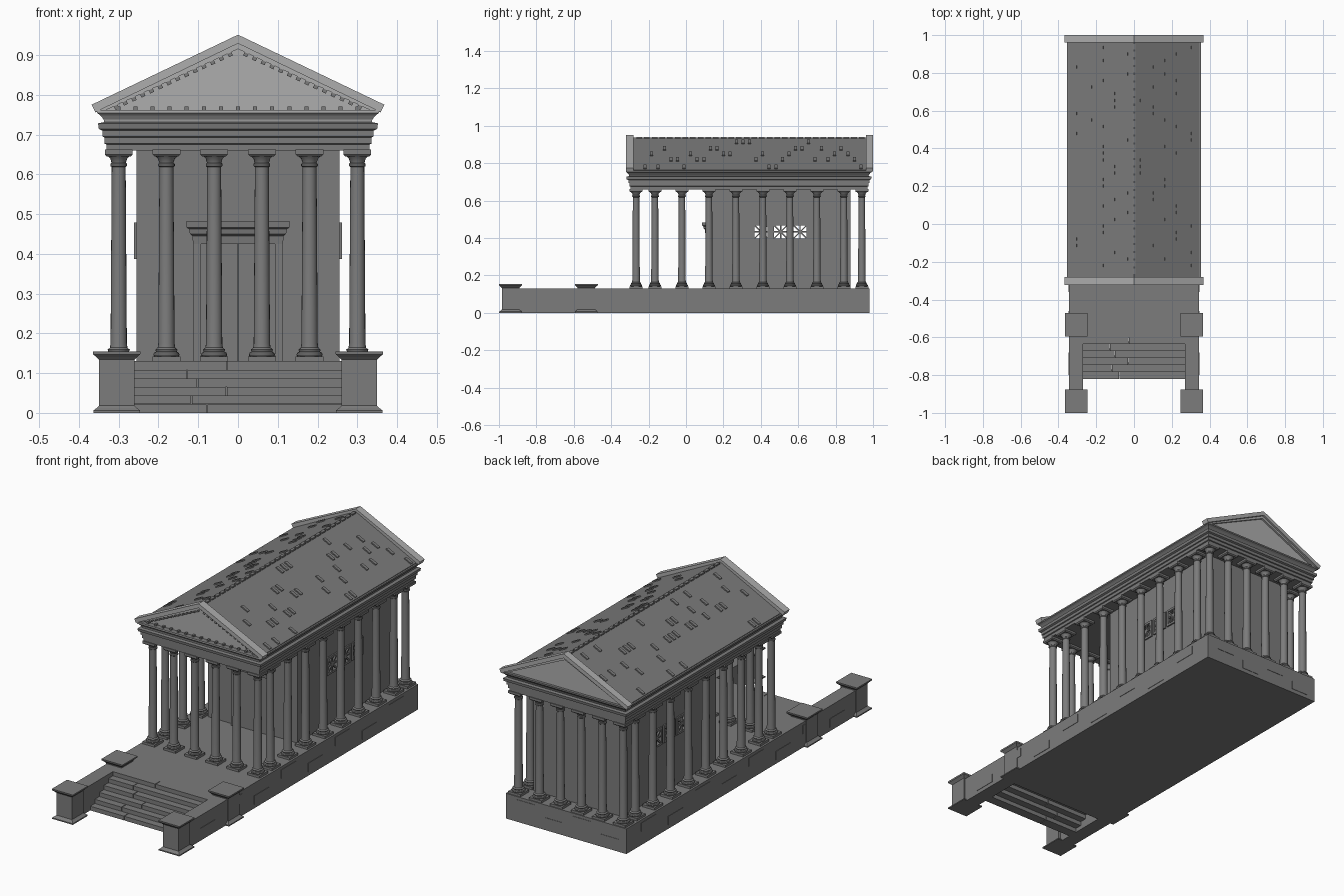
import bpy, bmesh, math, random
from mathutils import Matrix, Vector

if "Cube" in bpy.data.objects:
    bpy.data.objects.remove(bpy.data.objects["Cube"])
random.seed(4)


def material(name, v):
    m = bpy.data.materials.new(name)
    m.use_nodes = True
    m.diffuse_color = (v, v, v, 1)
    bsdf = next(n for n in m.node_tree.nodes if n.type == 'BSDF_PRINCIPLED')
    bsdf.inputs["Base Color"].default_value = (v, v, v, 1)
    return m


STONE = material("grey stone", 0.2)
PALE = material("pale stone", 0.42)


def finish(name, bm, *mats):
    bmesh.ops.recalc_face_normals(bm, faces=bm.faces)
    me = bpy.data.meshes.new(name)
    bm.to_mesh(me)
    bm.free()
    for m in mats:
        me.materials.append(m)
    return link(name, me)


def link(name, me, loc=(0, 0, 0)):
    ob = bpy.data.objects.new(name, me)
    ob.location = loc
    bpy.context.collection.objects.link(ob)
    return ob


def loft(bm, rings):
    """Skin a list of equal vertex rings and cap both ends."""
    rings = [[bm.verts.new(p) for p in r] for r in rings]
    n = len(rings[0])
    for a, b in zip(rings, rings[1:]):
        for i in range(n):
            j = (i + 1) % n
            bm.faces.new((a[i], a[j], b[j], b[i]))
    bm.faces.new(rings[0][::-1])
    bm.faces.new(rings[-1])


def rect(cx, cy, hx, hy, z):
    return [(cx - hx, cy - hy, z), (cx + hx, cy - hy, z),
            (cx + hx, cy + hy, z), (cx - hx, cy + hy, z)]


def box(bm, x0, x1, y0, y1, z0, z1):
    args = ((x0 + x1) / 2, (y0 + y1) / 2, (x1 - x0) / 2, (y1 - y0) / 2)
    loft(bm, [rect(*args, z0), rect(*args, z1)])


def stack(bm, cx, cy, hx, hy, steps):
    """Rectangular moulding: steps are (outward offset, height)."""
    loft(bm, [rect(cx, cy, hx + o, hy + o, z) for o, z in steps])


def prism(bm, outline, y0, y1):
    loft(bm, [[(x, y, z) for x, z in outline] for y in (y0, y1)])


def turned_box(bm, size, matrix):
    bmesh.ops.create_cube(bm, size=1, matrix=matrix @ Matrix.Diagonal((*size, 1)))


# Podium with slightly raised facing blocks
FLOOR = 0.13
bm = bmesh.new()
box(bm, -0.345, 0.345, -0.6, 0.98, 0, FLOOR)
for s in (-1, 1):
    box(bm, s * 0.308 - 0.037, s * 0.308 + 0.037, -0.9, -0.6, 0, FLOOR)
    for i in range(8):
        y, z = -0.8 + i * 0.22, (0.02, 0.07)[i % 2]
        x = s * 0.345
        box(bm, x - 0.002, x + 0.002, y, y + 0.12, z, z + 0.045)
for i in range(4):
    x, z = -0.3 + i * 0.16, (0.02, 0.07)[i % 2]
    box(bm, x, x + 0.1, 0.978, 0.982, z, z + 0.045)
finish("podium", bm, STONE)

# Stairs made of split slabs
bm = bmesh.new()
for i in range(6):
    y, top = -0.82 + i * 0.037, FLOOR * (i + 1) / 6
    joint = random.uniform(-0.15, 0.15)
    for x0, x1 in ((-0.272, joint), (joint + 0.003, 0.272)):
        box(bm, x0, x1, y, y + 0.05, top - 0.0216, top)
finish("stairs", bm, STONE)

# Stair pedestals
bm = bmesh.new()
for s in (-1, 1):
    for y in (-0.938, -0.533):
        stack(bm, s * 0.305, y, 0.045, 0.047,
              [(0.014, 0), (0.014, 0.006), (0.006, 0.012), (0, 0.018), (0, 0.134),
               (0.006, 0.14), (0.014, 0.147), (0.015, 0.155)])
finish("stair_pedestals", bm, STONE)

# Column: square plinth, turned shaft, square abacus
bm = bmesh.new()
stack(bm, 0, 0, 0.035, 0.035, [(0, 0), (0, 0.012)])
profile = [(0.031, 0.012), (0.033, 0.016), (0.031, 0.021), (0.026, 0.024),
           (0.028, 0.029), (0.022, 0.034), (0.0205, 0.045), (0.0175, 0.488),
           (0.021, 0.491), (0.021, 0.496), (0.018, 0.499), (0.021, 0.509), (0.031, 0.519)]
loft(bm, [[(r * math.cos(a * math.tau / 18), r * math.sin(a * math.tau / 18), z)
           for a in range(18)] for r, z in profile])
stack(bm, 0, 0, 0.03, 0.03, [(0, 0.515), (0.005, 0.52), (0.005, 0.532)])
first = finish("column", bm, STONE)
column = first.data
column.shade_smooth()
column.set_sharp_from_angle(angle=math.radians(35))
FRONT, BACK = -0.267, 0.94
spots = [(-0.3 + 0.12 * i, y) for i in range(6) for y in (FRONT, BACK)]
spots += [(s * 0.3, -0.166 + 0.1443 * i) for i in range(8) for s in (-1, 1)]
first.location = (*spots[0], FLOOR)
for x, y in spots[1:]:
    link("column", column, (x, y, FLOOR))

# Hollow chamber whose side walls leave window openings
TOP, SILL, HEAD = 0.665, 0.398, 0.468
WINDOWS = (0.402, 0.506, 0.61)
Y0, Y1 = 0.12, 0.88
bm = bmesh.new()
box(bm, -0.255, 0.255, Y0, Y0 + 0.02, FLOOR, TOP)
box(bm, -0.255, 0.255, Y1 - 0.02, Y1, FLOOR, TOP)
for s in (-1, 1):
    xa, xb = sorted((s * 0.255, s * 0.235))
    box(bm, xa, xb, Y0, Y1, FLOOR, SILL)
    box(bm, xa, xb, Y0, Y1, HEAD, TOP)
    edges = [Y0] + [w + d for w in WINDOWS for d in (-0.035, 0.035)] + [Y1]
    for a, b in zip(edges[::2], edges[1::2]):
        box(bm, xa, xb, a, b, SILL, HEAD)
finish("chamber_walls", bm, STONE)

# Window frames and star lattices
bm = bmesh.new()
for s in (-1, 1):
    for w in WINDOWS:
        mid = Matrix.Translation((s * 0.256, w, 0.433))
        for q in range(4):
            turn = mid @ Matrix.Rotation(q * math.pi / 2, 4, 'X')
            turned_box(bm, (0.012, 0.09, 0.011), turn @ Matrix.Translation((0, 0, 0.04)))
            spoke = mid @ Matrix.Rotation(q * math.pi / 4, 4, 'X')
            turned_box(bm, (0.008, 0.078 if q % 2 == 0 else 0.095, 0.007), spoke)
        turned_box(bm, (0.009, 0.016, 0.016), mid)
finish("window_lattices", bm, STONE)

# Doorway with leaves, jambs and a moulded lintel
bm = bmesh.new()
for s in (-1, 1):
    box(bm, s * 0.047 - 0.046, s * 0.047 + 0.046, Y0 - 0.006, Y0, FLOOR, 0.43)
    box(bm, s * 0.103 - 0.01, s * 0.103 + 0.01, Y0 - 0.016, Y0, FLOOR, 0.43)
stack(bm, 0, Y0 - 0.005, 0.113, 0.012,
      [(0, 0.425), (0.002, 0.445), (0.008, 0.45), (0.01, 0.462), (0.016, 0.466), (0.017, 0.482)])
finish("doorway", bm, STONE)

# Entablature bands
MID, HY = (FRONT + BACK) / 2, (BACK - FRONT) / 2
bm = bmesh.new()
stack(bm, 0, MID, 0.3, HY,
      [(0.031, 0.66), (0.031, 0.675), (0.036, 0.677), (0.036, 0.693), (0.041, 0.695),
       (0.041, 0.71), (0.05, 0.714), (0.052, 0.728), (0.037, 0.731)])
finish("entablature", bm, STONE)

# Cornice, pale on its front
bm = bmesh.new()
stack(bm, 0, MID, 0.3, HY,
      [(0.036, 0.73), (0.038, 0.738), (0.046, 0.748), (0.054, 0.754), (0.054, 0.762)])
cornice = finish("cornice", bm, STONE, PALE)
for f in cornice.data.polygons:
    f.material_index = int(f.normal.y < -0.5)

# Roof body
EAVE, RIDGE, HALF = 0.765, 0.937, 0.345
bm = bmesh.new()
prism(bm, [(-HALF, EAVE - 0.006), (HALF, EAVE - 0.006), (HALF, EAVE), (0, RIDGE), (-HALF, EAVE)],
      -0.285, 0.972)
finish("roof", bm, STONE)

# Scattered raised tiles and ridge caps
pitch = math.atan2(RIDGE - EAVE, HALF)
bm = bmesh.new()
for s in (-1, 1):
    for i in range(34):
        x = random.choice((0.05, 0.12, 0.18, 0.24, 0.32))
        y = -0.22 + i * 0.035
        place = Matrix.Translation((s * x, y, RIDGE - x * math.tan(pitch)))
        turned_box(bm, (0.042, 0.016, 0.012), place @ Matrix.Rotation(s * pitch, 4, 'Y'))
for i in range(30):
    y = -0.265 + i * 0.041
    box(bm, -0.008, 0.008, y, y + 0.03, RIDGE - 0.008, RIDGE + 0.003)
finish("roof_tiles", bm, STONE)


# Pediments with two-layer raking cornices
def chevron(bm, x_out, z_out, x_in, z_in, top, low, y0, y1):
    for s in (-1, 1):
        prism(bm, [(0, top), (s * x_out, z_out), (s * x_in, z_in), (0, low)], y0, y1)


for name, outer, inner, wall in (("front", (-0.322, -0.28), (-0.308, -0.28), (-0.294, -0.28)),
                                 ("back", (0.962, 1.0), (0.962, 0.99), (0.962, 0.98))):
    bm = bmesh.new()
    chevron(bm, 0.368, 0.775, 0.359, 0.756, 0.951, 0.929, *outer)
    chevron(bm, 0.359, 0.757, 0.342, 0.757, 0.929, 0.915, *inner)
    finish(name + "_raking_cornice", bm, PALE)
    bm = bmesh.new()
    prism(bm, [(-0.345, 0.758), (0.345, 0.758), (0, 0.922)], *wall)
    finish(name + "_tympanum", bm, PALE)

# Small blocks lining the front pediment
bm = bmesh.new()
for i in range(15):
    x = -0.301 + i * 0.043
    box(bm, x - 0.005, x + 0.005, -0.308, -0.29, 0.762, 0.771)
rake = math.atan2(0.915 - 0.757, 0.342)
for s in (-1, 1):
    for i in range(14):
        x = 0.02 + i * 0.022
        place = Matrix.Translation((s * x, -0.299, 0.911 - x * math.tan(rake)))
        turned_box(bm, (0.011, 0.018, 0.011), place @ Matrix.Rotation(s * rake, 4, 'Y'))
finish("pediment_blocks", bm, STONE)
